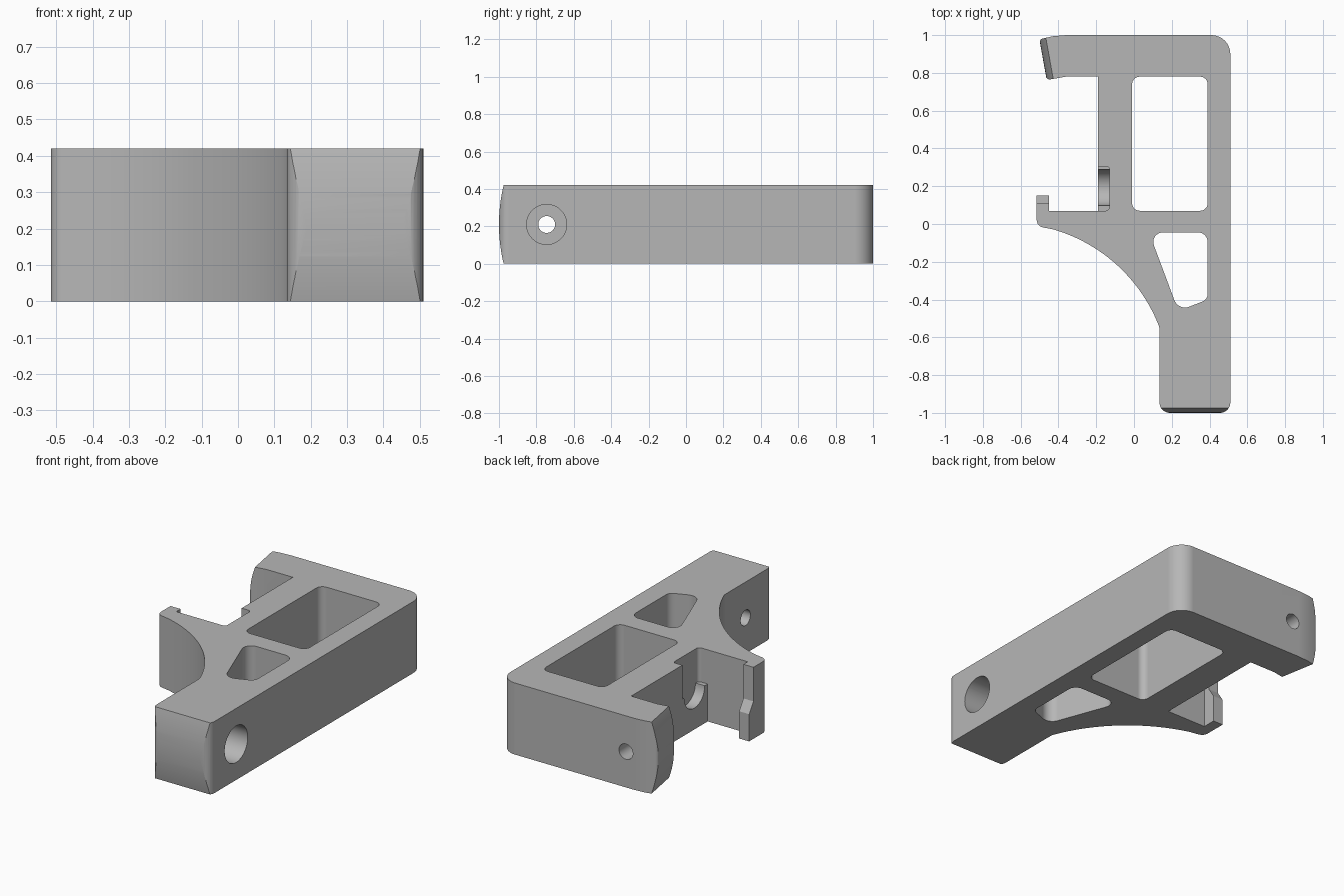
import bpy
import bmesh
from math import sin, cos, radians, tan, pi
from mathutils import Matrix, Vector

if "Cube" in bpy.data.objects:
    bpy.data.objects.remove(bpy.data.objects["Cube"])

H = 0.42
MID = H / 2

grey = bpy.data.materials.new("satin grey")
grey.use_nodes = True
grey.diffuse_color = (0.47, 0.47, 0.47, 1)
grey.node_tree.nodes["Principled BSDF"].inputs["Base Color"].default_value = (0.47, 0.47, 0.47, 1)


def rounded(corners, steps=8):
    """Outline from (x, y, radius) corners, with each radius turned into an arc."""
    out = []
    for i, (x, y, r) in enumerate(corners):
        p = Vector((x, y))
        if r == 0:
            out.append(p)
            continue
        a = (Vector(corners[i - 1][:2]) - p).normalized()
        b = (Vector(corners[(i + 1) % len(corners)][:2]) - p).normalized()
        half = a.angle(b) / 2
        centre = p + (a + b).normalized() * (r / sin(half))
        start = p + a * (r / tan(half)) - centre
        end = p + b * (r / tan(half)) - centre
        sweep = start.angle(end)
        for k in range(steps + 1):
            t = k / steps
            out.append(centre + (start * sin((1 - t) * sweep) + end * sin(t * sweep)) / sin(sweep))
    return out


def prism(name, outline, low, high, matrix=Matrix()):
    """Extrude a flat outline from low to high, then place it."""
    bm = bmesh.new()
    face = bm.faces.new([bm.verts.new((p[0], p[1], low)) for p in outline])
    top = bmesh.ops.extrude_face_region(bm, geom=[face])["geom"]
    bmesh.ops.translate(bm, vec=(0, 0, high - low),
                        verts=[v for v in top if isinstance(v, bmesh.types.BMVert)])
    bmesh.ops.transform(bm, matrix=matrix, verts=bm.verts)
    bmesh.ops.recalc_face_normals(bm, faces=bm.faces)
    mesh = bpy.data.meshes.new(name)
    bm.to_mesh(mesh)
    bm.free()
    mesh.materials.append(grey)
    obj = bpy.data.objects.new(name, mesh)
    bpy.context.scene.collection.objects.link(obj)
    return obj


def circle(x, y, r, n=48):
    return [(x + r * cos(2 * pi * k / n), y + r * sin(2 * pi * k / n)) for k in range(n)]


# Outline planes: (y, z) pushed along x, and (z, x) pushed along y
ALONG_X = Matrix(((0, 0, 1, 0), (1, 0, 0, 0), (0, 1, 0, 0), (0, 0, 0, 1)))
ALONG_Y = Matrix(((0, 1, 0, 0), (0, 0, 1, 0), (1, 0, 0, 0), (0, 0, 0, 1)))

# Body outline: leg, long side, upper arm, inner recess, catch and swept underside
corners = [
    (0.135, -1, 0.055), (0.51, -1, 0.055), (0.51, 1, 0.1),
    (-0.36, 1, 0), (-0.43, 0.994, 0), (-0.502, 0.978, 0.02),
    (-0.463, 0.762, 0.02), (-0.36, 0.78, 0), (-0.19, 0.78, 0),
    (-0.19, 0.07, 0), (-0.45, 0.07, 0), (-0.45, 0.15, 0),
    (-0.515, 0.15, 0), (-0.515, -0.012, 0.04),
]
for k in range(25):
    a = radians(74 - 53 * k / 24)
    corners.append((-0.665 + 0.855 * cos(a), -0.85 + 0.855 * sin(a), 0))
corners.append((0.135, -0.56, 0))
body = prism("bracket_body", rounded(corners), 0, H)


def crown(sag):
    """Region outside a bowed end; the bow peaks at u = 0 and falls inward by sag."""
    arc = []
    for k in range(-16, 17):
        t = k / 16 * 1.1
        arc.append((sag * t * t, MID + MID * t))
    return arc + [(-0.2, arc[-1][1]), (-0.2, arc[0][1])]


tip_place = Matrix.Translation((-0.4805, 0.87, 0)) @ Matrix.Rotation(radians(-79.7), 4, "Z")
# Turn the crown so that its inward direction follows the arm
tip_turn = Matrix.Translation((-0.4815, 0.87, 0)) @ Matrix.Rotation(radians(-79.8), 4, "Z")

cutters = [
    # Windows
    prism("large_window", rounded([(-0.01, 0.07, 0.04), (0.39, 0.07, 0.04),
                                   (0.39, 0.78, 0.04), (-0.01, 0.78, 0.04)]), -0.1, 0.6),
    prism("small_window", rounded([(0.08, -0.045, 0.05), (0.39, -0.045, 0.05),
                                   (0.39, -0.4, 0.045), (0.235, -0.46, 0.06)]), -0.1, 0.6),
    # Bowed leg end and arm tip
    prism("leg_crown", [(u - 1, v) for u, v in crown(0.025)], 0, 0.7, ALONG_X),
    prism("tip_crown", crown(0.035), -0.3, 0.3, tip_turn @ ALONG_X),
    # Recess with a round seat
    prism("recess", rounded([(-0.13, 0.07, 0.02), (-0.13, 0.305, 0.015),
                             (-0.25, 0.305, 0), (-0.25, 0.07, 0)]), 0.22, 0.6),
    prism("recess_seat", circle(0.193, 0.22, 0.095), -0.25, -0.13, ALONG_X),
    # Sloped step on the catch
    prism("catch_step", [(0.11, 0.5), (0.11, 0.22), (0.15, 0.16), (0.25, 0.16), (0.25, 0.5)],
          -0.6, -0.4, ALONG_X),
    # Screw holes
    prism("leg_hole", circle(-0.745, MID, 0.045), 0, 0.7, ALONG_X),
    prism("leg_counterbore", circle(-0.745, MID, 0.107), 0.24, 0.7, ALONG_X),
    prism("arm_hole", circle(MID, -0.31, 0.045), 0.7, 1.1, ALONG_Y),
]
for cutter in cutters:
    mod = body.modifiers.new(cutter.name, "BOOLEAN")
    mod.operation = "DIFFERENCE"
    mod.solver = "EXACT"
    mod.object = cutter

# Bake the cuts and remove the cutters
evaluated = body.evaluated_get(bpy.context.evaluated_depsgraph_get())
result = bpy.data.meshes.new_from_object(evaluated)
body.modifiers.clear()
body.data = result
for cutter in cutters:
    bpy.data.objects.remove(cutter)

# Smooth curved walls, crisp edges
bpy.context.view_layer.objects.active = body
body.select_set(True)
bpy.ops.object.shade_smooth_by_angle(angle=radians(25))
weighted = body.modifiers.new("weighted_normals", "WEIGHTED_NORMAL")
weighted.keep_sharp = True
